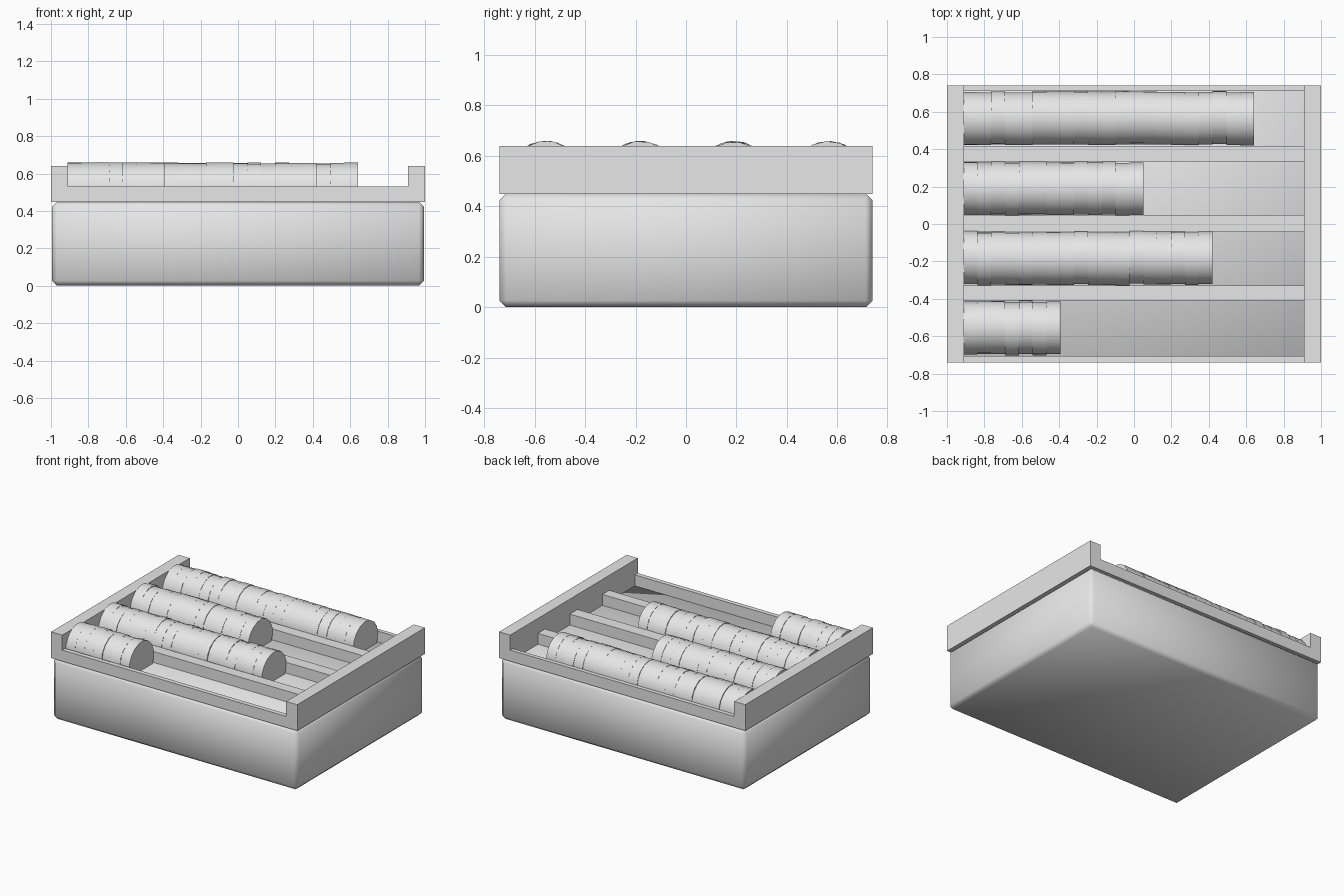
import bpy, bmesh, math, random
from mathutils import Matrix, Vector

if "Cube" in bpy.data.objects:
    bpy.data.objects.remove(bpy.data.objects["Cube"])

random.seed(4)
grey = bpy.data.materials.new("light_grey")
grey.diffuse_color = (0.8, 0.8, 0.8, 1)
grey.use_nodes = True
grey.node_tree.nodes["Principled BSDF"].inputs["Base Color"].default_value = grey.diffuse_color


def finish(bm, name, smooth=False):
    me = bpy.data.meshes.new(name)
    bm.to_mesh(me)
    bm.free()
    for p in me.polygons:
        p.use_smooth = smooth
    me.materials.append(grey)
    ob = bpy.data.objects.new(name, me)
    bpy.context.collection.objects.link(ob)
    return ob


def box(bm, x0, x1, y0, y1, z0, z1):
    m = Matrix.Translation(((x0 + x1) / 2, (y0 + y1) / 2, (z0 + z1) / 2))
    bmesh.ops.create_cube(bm, size=1, matrix=m @ Matrix.Diagonal((x1 - x0, y1 - y0, z1 - z0, 1)))


# chamfered base, fully smooth shaded; its top is the floor of the channels
bm = bmesh.new()
box(bm, -0.995, 0.995, -0.74, 0.74, 0, 0.45)
bmesh.ops.bevel(bm, geom=bm.edges[:], offset=0.027, segments=1, affect='EDGES')
finish(bm, "base_box", True)

# tray: a tall wall at each end, joined by low rails between the channels
bm = bmesh.new()
for x in (-1, 0.91):
    box(bm, x, x + 0.09, -0.74, 0.74, 0.448, 0.64)
for y0, y1 in ((-0.74, -0.706), (-0.41, -0.33), (-0.042, 0.048), (0.335, 0.418), (0.71, 0.74)):
    box(bm, -0.91, 0.91, y0, y1, 0.448, 0.53)
finish(bm, "tray")

# rows of stacked discs, each slightly shifted and turned
THICK = 0.074
for i, (y, count) in enumerate(((0.565, 21), (0.19, 13), (-0.182, 18), (-0.557, 7))):
    bm = bmesh.new()
    for k in range(count):
        pos = Vector((-0.912 + THICK * (k + 0.5), y + random.uniform(-0.004, 0.004),
                      0.514 + random.uniform(-0.003, 0.003)))
        m = (Matrix.Translation(pos) @ Matrix.Rotation(random.uniform(0, math.tau), 4, 'X')
             @ Matrix.Rotation(math.pi / 2, 4, 'Y'))
        bmesh.ops.create_cone(bm, cap_ends=True, segments=16, radius1=0.143, radius2=0.143,
                              depth=THICK, matrix=m)
    ob = finish(bm, "disc_row_%d" % (i + 1))
    bpy.context.view_layer.objects.active = ob
    ob.select_set(True)
    bpy.ops.object.shade_smooth_by_angle(angle=math.radians(40))
    ob.select_set(False)
